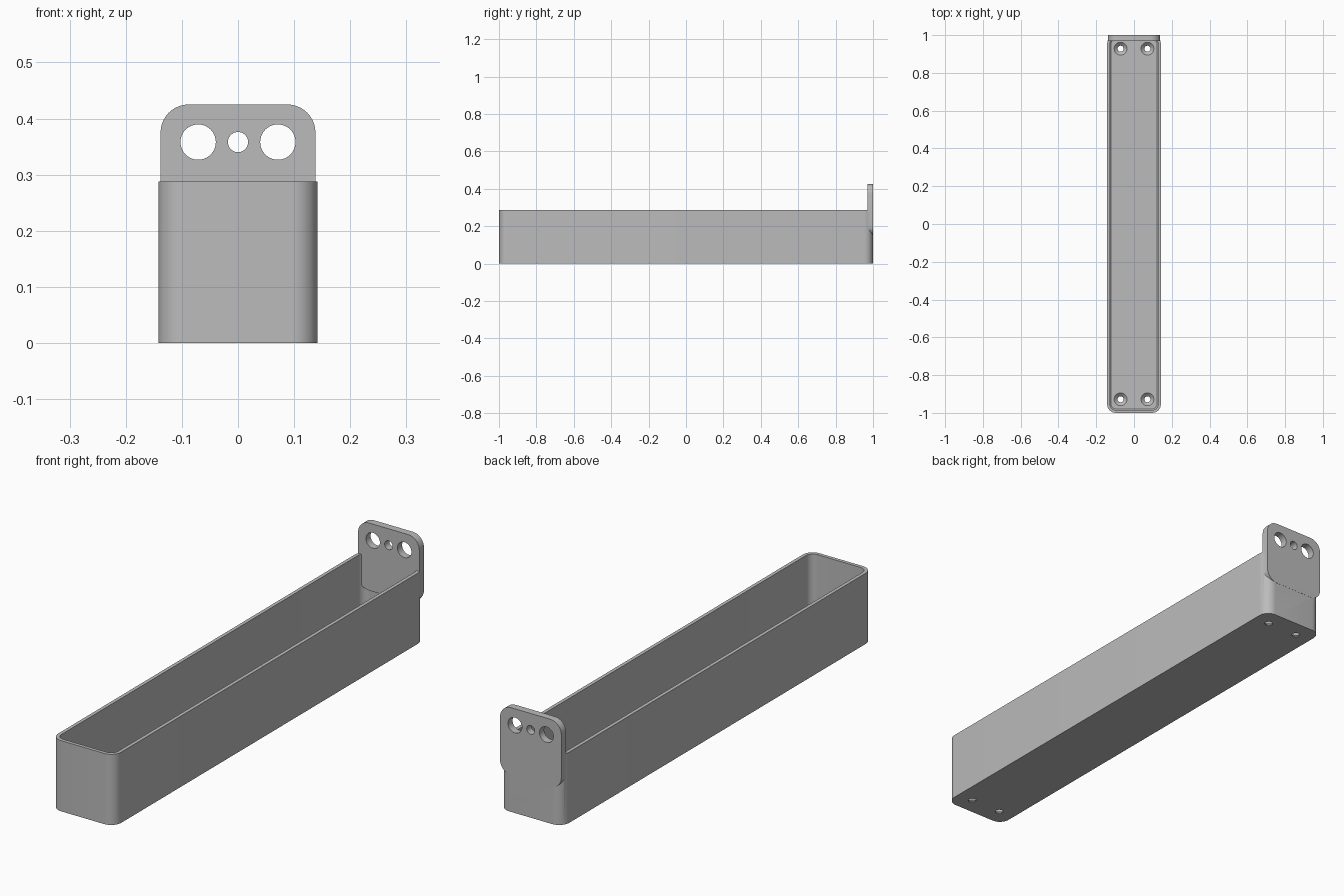
import bpy, bmesh, math
from mathutils import Matrix

cube = bpy.data.objects.get("Cube")
if cube:
    bpy.data.objects.remove(cube, do_unlink=True)

grey = bpy.data.materials.new("plain grey")
grey.use_nodes = True
colour = (0.5, 0.5, 0.5, 1)
grey.diffuse_color = colour
grey.node_tree.nodes["Principled BSDF"].inputs["Base Color"].default_value = colour


def rounded_rect(hx, hy, r, steps=10):
    """Outline of a centred rectangle with rounded corners."""
    pts = []
    for i, (sx, sy) in enumerate([(1, 1), (-1, 1), (-1, -1), (1, -1)]):
        for k in range(steps + 1):
            a = math.pi / 2 * (i + k / steps)
            pts.append((sx * (hx - r) + r * math.cos(a),
                        sy * (hy - r) + r * math.sin(a)))
    return pts


def circle(r, n=40):
    return [(r * math.cos(2 * math.pi * k / n), r * math.sin(2 * math.pi * k / n))
            for k in range(n)]


def loft(name, layers, matrix=Matrix()):
    """Closed solid through (outline, height) layers."""
    bm = bmesh.new()
    rings = [[bm.verts.new((x, y, z)) for x, y in pts] for pts, z in layers]
    for low, high in zip(rings, rings[1:]):
        for k in range(len(low)):
            j = (k + 1) % len(low)
            bm.faces.new((low[k], low[j], high[j], high[k]))
    bm.faces.new(rings[0][::-1])
    bm.faces.new(rings[-1])
    bm.transform(matrix)
    bmesh.ops.recalc_face_normals(bm, faces=bm.faces)
    mesh = bpy.data.meshes.new(name)
    bm.to_mesh(mesh)
    bm.free()
    mesh.materials.append(grey)
    ob = bpy.data.objects.new(name, mesh)
    bpy.context.collection.objects.link(ob)
    return ob


def combine(target, tool, operation):
    """Apply a boolean and remove its tool."""
    mod = target.modifiers.new("combine", "BOOLEAN")
    mod.operation, mod.solver, mod.object = operation, "EXACT", tool
    bpy.context.view_layer.objects.active = target
    bpy.ops.object.modifier_apply(modifier=mod.name)
    bpy.data.objects.remove(tool, do_unlink=True)


HX, HY, HEIGHT, RADIUS = 0.142, 0.9995, 0.288, 0.045
WALL, FLOOR = 0.0145, 0.02


def inset(d):
    return rounded_rect(HX - d, HY - d, RADIUS - d)


# Long open tray with a small chamfer around the inner floor
tray = loft("tray", [(inset(0), 0), (inset(0), HEIGHT)])
cavity = loft("cavity_cutter", [(inset(WALL + 0.006), FLOOR),
                                (inset(WALL), FLOOR + 0.006),
                                (inset(WALL), HEIGHT + 0.1)])
combine(tray, cavity, "DIFFERENCE")

# Rounded hanging plate at the back
TOP, BOTTOM, THICK = 0.425, 0.15, 0.03
upright = Matrix.Translation((0, 1, (TOP + BOTTOM) / 2)) @ Matrix.Rotation(math.pi / 2, 4, "X")
outline = rounded_rect(0.138, (TOP - BOTTOM) / 2, 0.05)
plate = loft("hanging_plate", [(outline, 0), (outline, THICK)], upright)
combine(tray, plate, "UNION")

# Holes through the plate
for x, r in ((-0.071, 0.0315), (0, 0.018), (0.071, 0.0315)):
    place = Matrix.Translation((x, 1.05, 0.358)) @ Matrix.Rotation(math.pi / 2, 4, "X")
    combine(tray, loft("hole_cutter", [(circle(r), 0), (circle(r), 0.15)], place), "DIFFERENCE")

# Countersunk screw holes in the floor
for x in (-0.071, 0.071):
    for y in (-0.928, 0.928):
        layers = [(circle(0.016), -0.02), (circle(0.016), 0.003),
                  (circle(0.034), FLOOR), (circle(0.034), FLOOR + 0.02)]
        cutter = loft("screw_cutter", layers, Matrix.Translation((x, y, 0)))
        combine(tray, cutter, "DIFFERENCE")

# Smooth curves, sharp edges
bpy.ops.object.select_all(action="DESELECT")
tray.select_set(True)
bpy.context.view_layer.objects.active = tray
bpy.ops.object.shade_smooth_by_angle(angle=math.radians(30))
